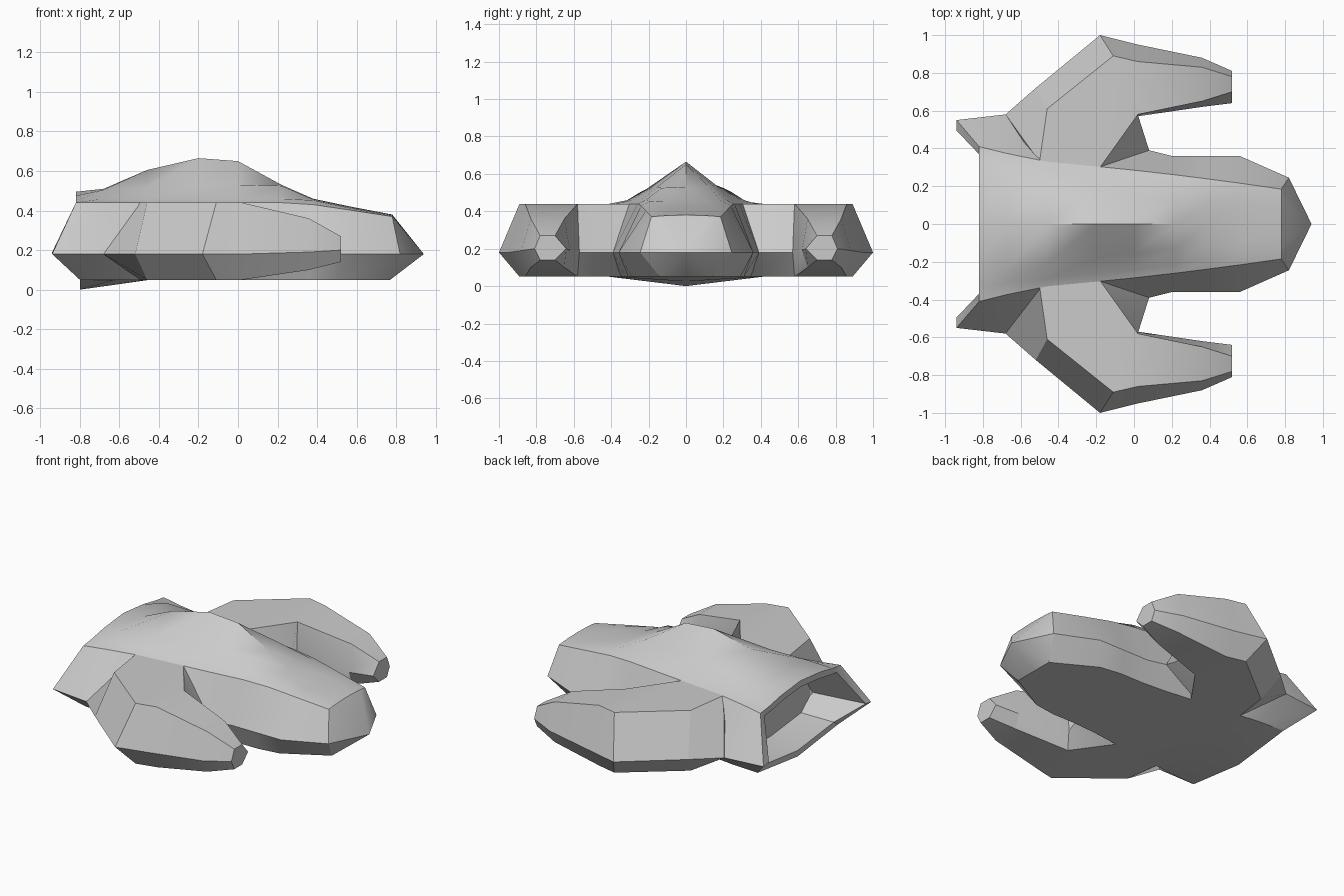
import bpy, bmesh, math

if "Cube" in bpy.data.objects:
    bpy.data.objects.remove(bpy.data.objects["Cube"])


def finish(name, bm, angle):
    bmesh.ops.remove_doubles(bm, verts=bm.verts, dist=0.0005)
    bmesh.ops.recalc_face_normals(bm, faces=bm.faces)
    me = bpy.data.meshes.new(name)
    bm.to_mesh(me)
    bm.free()
    ob = bpy.data.objects.new(name, me)
    bpy.context.collection.objects.link(ob)
    bpy.ops.object.select_all(action='DESELECT')
    bpy.context.view_layer.objects.active = ob
    ob.select_set(True)
    bpy.ops.object.shade_smooth_by_angle(angle=math.radians(angle))
    return ob


def bridge(bm, a, b):
    n = len(a)
    for i in range(n):
        j = (i + 1) % n
        bm.faces.new((a[i], a[j], b[j], b[i]))


# Hull stations: x, ridge z, canopy top (y, z), canopy base (y, z), shoulder (y, z),
# widest line (x, y) at z = MID, keel edge (x, y) at z = LOW, keel centre z
MID, LOW = 0.18, 0.05
stations = [
    (-0.82, .495, .20, .475, .33, .45, .41, .44, -.94, .55, -.80, .41, .00),
    (-0.68, .51, .24, .505, .31, .46, .375, .44, -.68, .58, -.62, .40, .025),
    (-0.46, .605, .21, .52, .29, .46, .33, .44, -.46, .50, -.46, .38, .048),
    (-0.20, .665, .18, .525, .26, .46, .305, .44, -.20, .42, -.20, .35, .05),
    (0.00, .65, .155, .53, .24, .46, .285, .44, .08, .39, .04, .32, .05),
    (0.22, .53, .13, .525, .215, .46, .26, .44, .20, .36, .20, .31, .05),
    (0.38, .46, .10, .457, .19, .452, .24, .43, .38, .36, .36, .31, .05),
    (0.57, .42, .10, .417, .17, .412, .215, .402, .56, .36, .50, .29, .05),
    (0.78, .38, .08, .378, .14, .375, .185, .37, .82, .245, .77, .14, .05),
]


def hull_ring(s):
    x, zc, uy, uz, by, bz, sy, sz, mx, my, kx, ky, kz = s
    half = [(x, uy, uz), (x, by, bz), (x, sy, sz), (mx, my, MID), (kx, ky, LOW)]
    other = [(a, -b, c) for a, b, c in reversed(half)]
    return [(x, 0, zc)] + half + [(kx, 0, kz)] + other


bm = bmesh.new()
coords = [hull_ring(s) for s in stations]
rings = [[bm.verts.new(p) for p in r] for r in coords]
for a, b in zip(rings, rings[1:]):
    bridge(bm, a, b)

# Pointed nose
tip = bm.verts.new((0.94, 0, MID))
last = rings[-1]
for i in range(len(last)):
    bm.faces.new((last[i], last[(i + 1) % len(last)], tip))

# Rear rim and sunken engine bay
rim = [bm.verts.new((x, y * .9, .24 + (z - .24) * .84)) for x, y, z in coords[0]]
bay = [bm.verts.new((-.60, y * .78, .24 + (z - .24) * .70)) for x, y, z in coords[0]]
bridge(bm, rings[0], rim)
bridge(bm, rim, bay)
bm.faces.new(bay)
finish("hull", bm, 28)

# Wing outline: upper/lower edge (x, y), upper z, lower z, widest edge (x, y, z)
wing = [
    (-.50, .20, .44, .05, -.50, .20, .18),
    (-.50, .33, .44, .05, -.68, .58, .18),
    (-.46, .61, .44, .05, -.52, .72, .18),
    (-.11, .89, .44, .05, -.18, 1.0, .18),
    (.02, .86, .44, .05, .02, .95, .18),
    (.36, .83, .36, .10, .36, .88, .19),
    (.52, .78, .27, .14, .52, .81, .20),
    (.52, .70, .27, .14, .52, .64, .20),
    (.36, .65, .36, .10, .36, .62, .19),
    (.02, .58, .44, .05, .02, .57, .18),
    (-.18, .30, .44, .05, .08, .39, .18),
    (-.18, .20, .44, .05, .00, .20, .18),
]
panels = [(0, 1, 2, 3, 4, 9, 10, 11), (4, 5, 8, 9), (5, 6, 7, 8)]

for side, name in ((1, "left_wing"), (-1, "right_wing")):
    bm = bmesh.new()
    top = [bm.verts.new((w[0], side * w[1], w[2])) for w in wing]
    mid = [bm.verts.new((w[4], side * w[5], w[6])) for w in wing]
    low = [bm.verts.new((w[0], side * w[1], w[3])) for w in wing]
    bridge(bm, top, mid)
    bridge(bm, mid, low)
    for p in panels:
        bm.faces.new([top[i] for i in p])
        bm.faces.new([low[i] for i in p])
    # Flat wing tip closes both bands
    finish(name, bm, 18)
